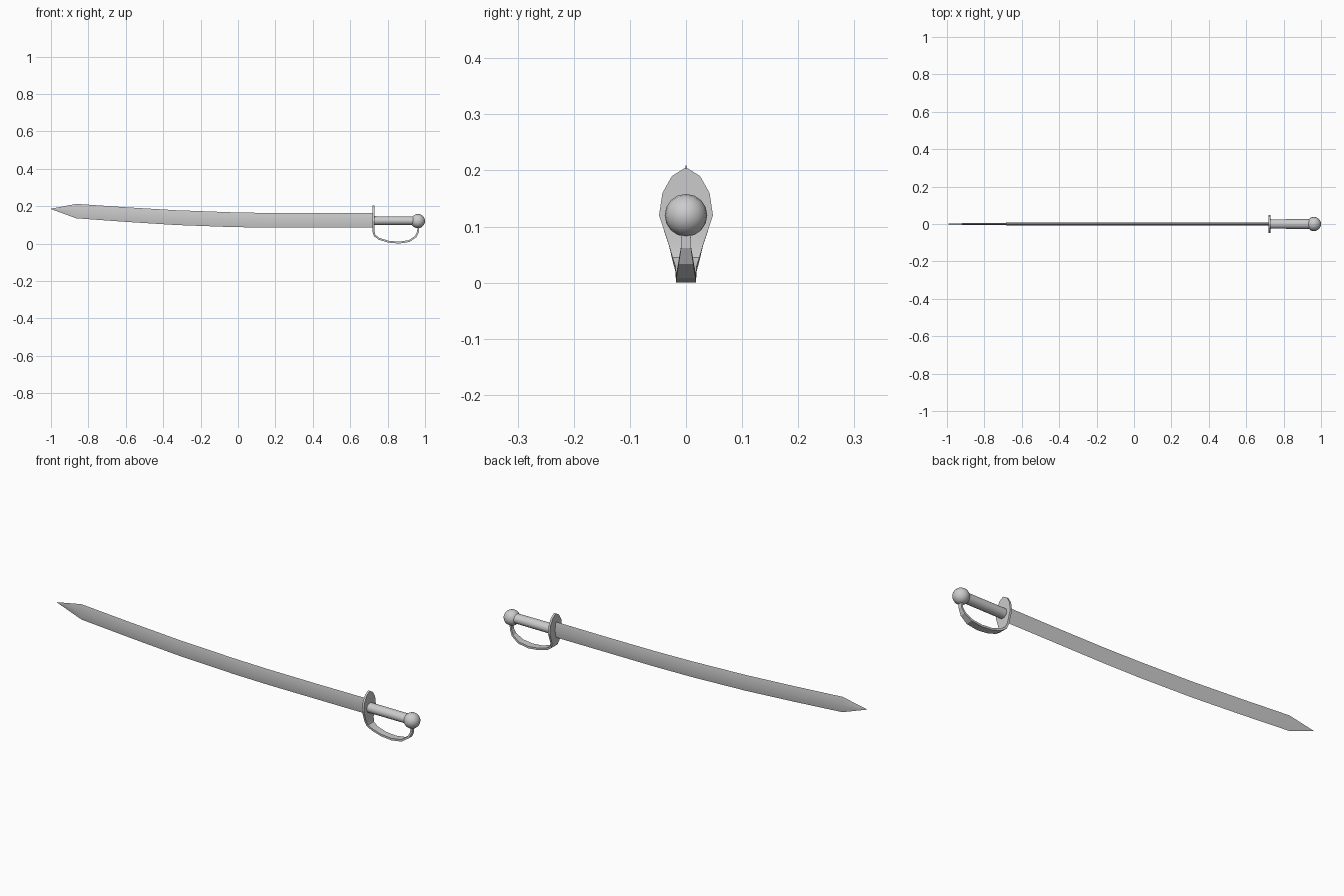
import bpy, bmesh, math
from mathutils import Vector

if "Cube" in bpy.data.objects:
    bpy.data.objects.remove(bpy.data.objects["Cube"])


def loft(name, rings, smooth_angle):
    """Skin a list of equal-sized point rings and cap both ends."""
    bm = bmesh.new()
    loops = [[bm.verts.new(p) for p in ring] for ring in rings]
    n = len(loops[0])
    for a, b in zip(loops, loops[1:]):
        for i in range(n):
            j = (i + 1) % n
            bm.faces.new((a[i], a[j], b[j], b[i]))
    bm.faces.new(loops[0])
    bm.faces.new(loops[-1])
    bmesh.ops.remove_doubles(bm, verts=bm.verts, dist=1e-5)
    bmesh.ops.recalc_face_normals(bm, faces=bm.faces)
    mesh = bpy.data.meshes.new(name)
    bm.to_mesh(mesh)
    bm.free()
    obj = bpy.data.objects.new(name, mesh)
    bpy.context.collection.objects.link(obj)
    finish(obj, smooth_angle)
    return obj


def finish(obj, angle):
    bpy.ops.object.select_all(action='DESELECT')
    obj.select_set(True)
    bpy.context.view_layer.objects.active = obj
    bpy.ops.object.shade_smooth_by_angle(angle=math.radians(angle))


# Curved blade with a thin diamond section: x, lower z, upper z, half thickness
blade = [
    (0.725, 0.085, 0.163, 0.007), (0.44, 0.085, 0.162, 0.007),
    (0.17, 0.085, 0.163, 0.007), (-0.03, 0.088, 0.167, 0.007),
    (-0.33, 0.099, 0.178, 0.007), (-0.60, 0.116, 0.194, 0.007),
    (-0.865, 0.135, 0.212, 0.006), (-1.0, 0.184, 0.186, 0.001),
]
loft("blade", [[(x, 0, lo), (x, t, (lo + hi) / 2), (x, 0, hi), (x, -t, (lo + hi) / 2)]
               for x, lo, hi, t in blade], 30)

# Leaf-shaped hand guard flowing into the knuckle bow: x, z, half width
strip = [
    (0.724, 0.203, 0.004), (0.724, 0.190, 0.025), (0.724, 0.160, 0.042),
    (0.724, 0.120, 0.048), (0.724, 0.065, 0.030), (0.731, 0.042, 0.024),
    (0.755, 0.025, 0.019), (0.805, 0.010, 0.018), (0.860, 0.005, 0.018),
    (0.915, 0.013, 0.017), (0.950, 0.037, 0.013), (0.963, 0.063, 0.009),
    (0.964, 0.095, 0.008),
]
half = 0.005
rings = []
for i, (x, z, w) in enumerate(strip):
    x0, z0, _ = strip[max(i - 1, 0)]
    x1, z1, _ = strip[min(i + 1, len(strip) - 1)]
    d = Vector((x1 - x0, 0, z1 - z0)).normalized()
    off = Vector((-d.z, 0, d.x)) * half
    c, side = Vector((x, 0, z)), Vector((0, w, 0))
    rings.append([c + off + side, c + off - side, c - off - side, c - off + side])
loft("guard_and_knuckle_bow", rings, 20)

# Oval grip
sides = 16
loft("grip", [[(x, ry * math.cos(2 * math.pi * k / sides),
                0.122 + rz * math.sin(2 * math.pi * k / sides)) for k in range(sides)]
              for x, ry, rz in ((0.725, 0.025, 0.024), (0.945, 0.026, 0.023))], 40)

# Ball pommel
bpy.ops.mesh.primitive_uv_sphere_add(segments=16, ring_count=10, radius=0.038,
                                     location=(0.962, 0, 0.12),
                                     rotation=(0, math.pi / 2, 0))
pommel = bpy.context.object
pommel.name = "pommel"
finish(pommel, 40)
